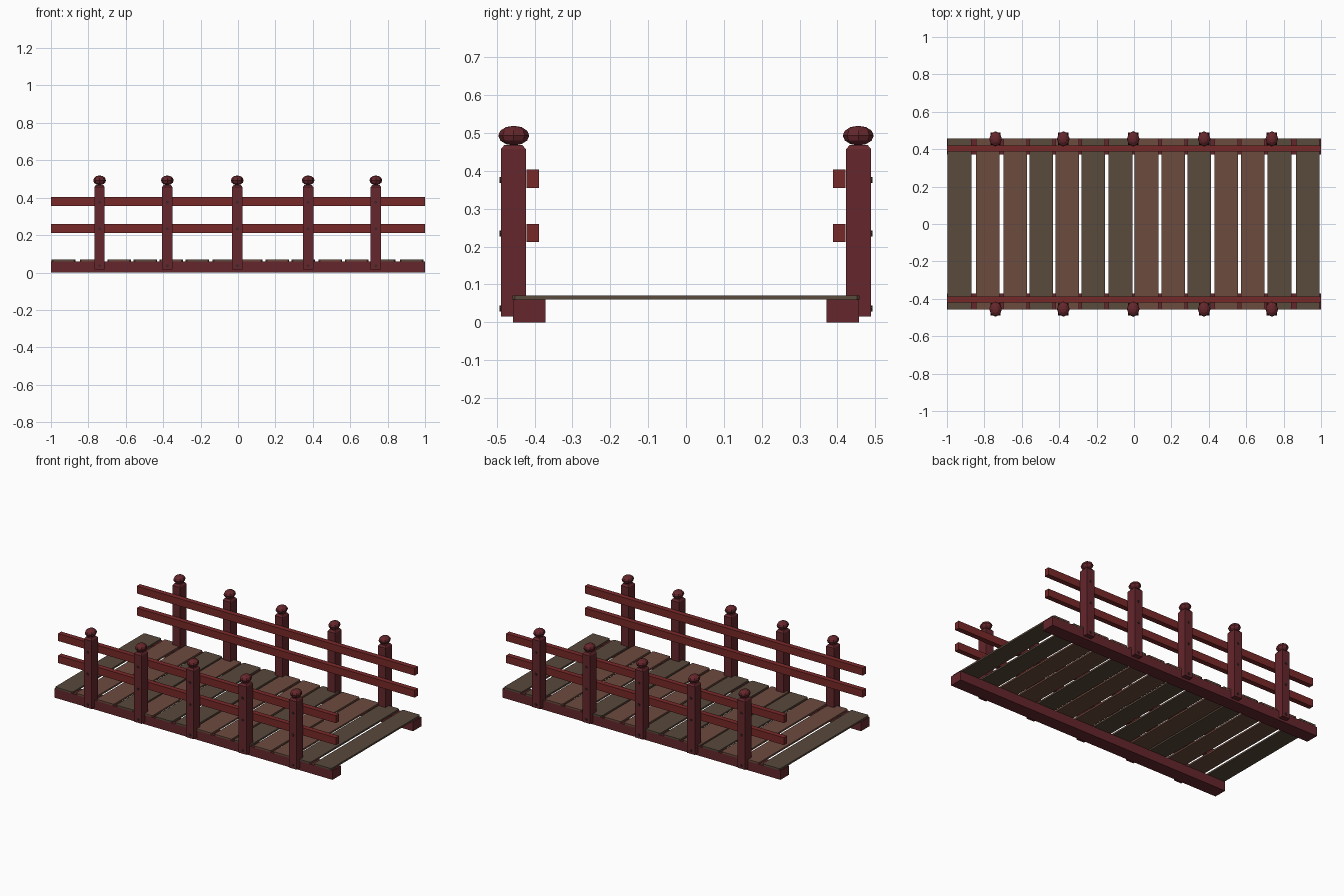
import bpy, bmesh, math
from mathutils import Matrix, Vector

if "Cube" in bpy.data.objects:
    bpy.data.objects.remove(bpy.data.objects["Cube"])


def material(name, rgb):
    m = bpy.data.materials.new(name)
    m.diffuse_color = (*rgb, 1)
    m.use_nodes = True
    m.node_tree.nodes["Principled BSDF"].inputs["Base Color"].default_value = m.diffuse_color
    return m


POST = material("dark_red", (0.13, 0.02, 0.025))
RAIL = material("rail_red", (0.19, 0.022, 0.022))
BROWN = material("plank_brown", (0.15, 0.07, 0.048))
GREY = material("plank_grey_brown", (0.1, 0.067, 0.045))
BOLT = material("bolt_dark", (0.04, 0.02, 0.02))


def finish(name, bm, mat):
    me = bpy.data.meshes.new(name)
    bmesh.ops.recalc_face_normals(bm, faces=bm.faces)
    bm.to_mesh(me)
    bm.free()
    me.materials.append(mat)
    ob = bpy.data.objects.new(name, me)
    bpy.context.collection.objects.link(ob)
    return ob


def box(name, lo, hi, mat, bevel_axis=None, bevel=0.0):
    """Box between two corners; optionally bevel the edges along one axis."""
    bm = bmesh.new()
    lo, hi = Vector(lo), Vector(hi)
    size = hi - lo
    bmesh.ops.create_cube(bm, size=1, matrix=Matrix.Translation((lo + hi) / 2) @ Matrix.Diagonal((*size, 1)))
    if bevel_axis is not None:
        edges = [e for e in bm.edges if abs((e.verts[0].co - e.verts[1].co)[bevel_axis]) > 1e-4]
        bmesh.ops.bevel(bm, geom=edges, offset=bevel, segments=1, affect='EDGES')
    return finish(name, bm, mat)


# Deck planks
pitch_centres = [-0.933, -0.783, -0.636, -0.495, -0.358, -0.217, -0.072,
                 0.067, 0.211, 0.35, 0.494, 0.634, 0.778, 0.928]
for i, (x, c) in enumerate(zip(pitch_centres, "GBBGBGGBBGBBGG")):
    box(f"plank_{i + 1}", (x - 0.063, -0.458, 0.06), (x + 0.063, 0.458, 0.071),
        BROWN if c == "B" else GREY, 2, 0.007)


def post(name, x, y):
    """Square post with a chamfered top."""
    bm = bmesh.new()
    rings = []
    for z, hx, hy in ((0.015, 0.0275, 0.033), (0.457, 0.0275, 0.033), (0.468, 0.02, 0.024)):
        rings.append([bm.verts.new((x + sx * hx, y + sy * hy, z))
                      for sx, sy in ((-1, -1), (1, -1), (1, 1), (-1, 1))])
    for a, b in zip(rings, rings[1:]):
        for k in range(4):
            bm.faces.new((a[k], a[(k + 1) % 4], b[(k + 1) % 4], b[k]))
    bm.faces.new(rings[0])
    bm.faces.new(rings[-1])
    finish(name, bm, POST)


def finial(name, x, y):
    """Low-poly flattened ball on the post."""
    bm = bmesh.new()
    bmesh.ops.create_uvsphere(bm, u_segments=8, v_segments=6, radius=1,
                              matrix=Matrix.Translation((x, y, 0.493)) @ Matrix.Diagonal((0.034, 0.041, 0.026, 1)))
    finish(name, bm, POST)


def bolt(name, x, y, z):
    bm = bmesh.new()
    bmesh.ops.create_cone(bm, cap_ends=True, segments=8, radius1=0.008, radius2=0.008, depth=0.01,
                          matrix=Matrix.Translation((x, y, z)) @ Matrix.Rotation(math.pi / 2, 4, 'X'))
    finish(name, bm, BOLT)


# Both sides: beam, rails, posts, finials and bolts
for side, s in (("front", -1), ("back", 1)):
    def span(a, b):
        return sorted((s * a, s * b))

    for part, y, z, mat in (("side_beam", (0.371, 0.457), (0, 0.06), POST),
                            ("upper_rail", (0.388, 0.421), (0.355, 0.403), RAIL),
                            ("lower_rail", (0.388, 0.421), (0.212, 0.26), RAIL)):
        y0, y1 = span(*y)
        box(f"{side}_{part}", (-1, y0, z[0]), (1, y1, z[1]), mat)
    for i, x in enumerate((-0.74, -0.378, -0.004, 0.375, 0.737)):
        post(f"{side}_post_{i + 1}", x, s * 0.456)
        finial(f"{side}_post_cap_{i + 1}", x, s * 0.455)
        for j, z in enumerate((0.036, 0.234, 0.376)):
            bolt(f"{side}_bolt_{i + 1}_{j + 1}", x, s * 0.488, z)
